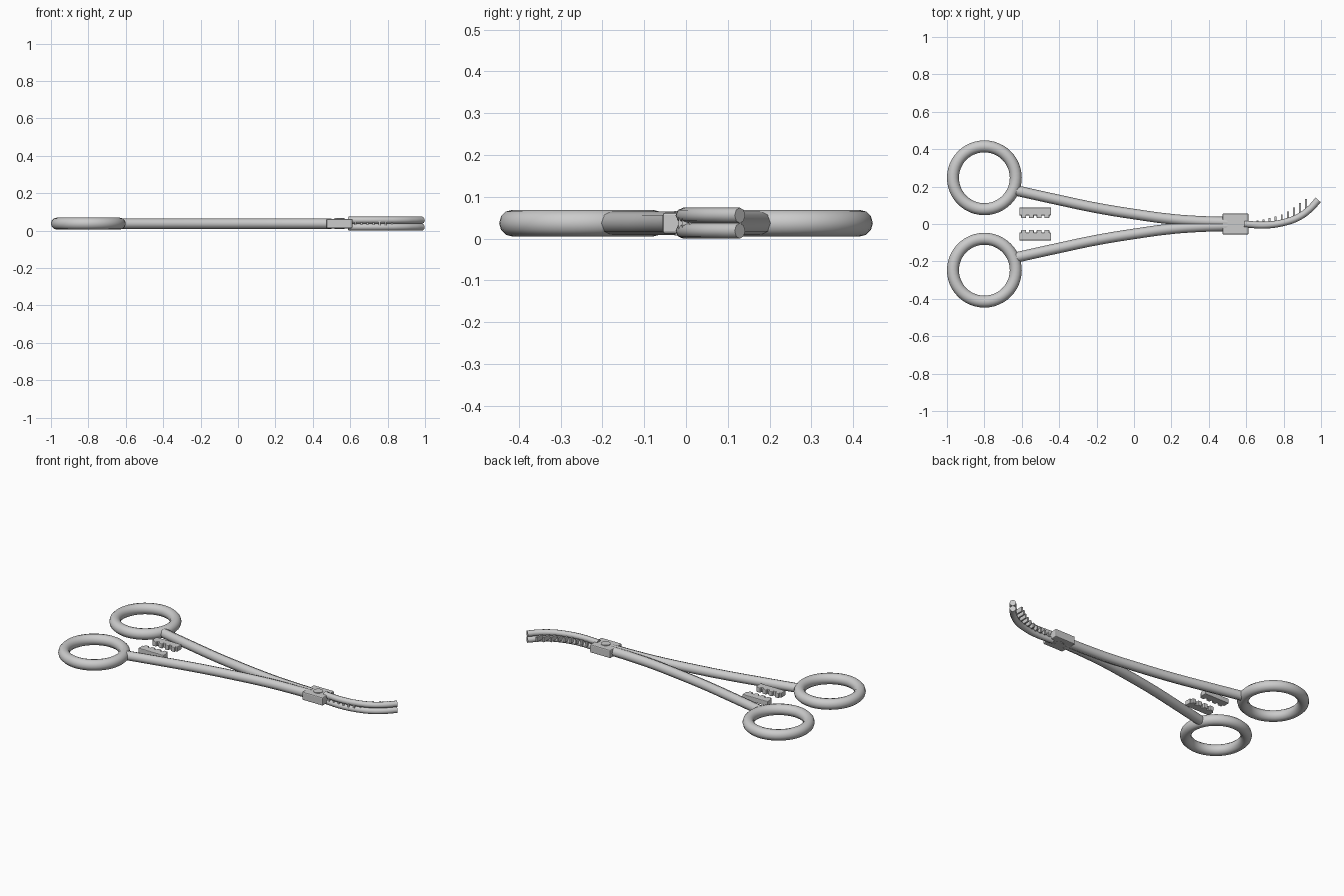
import bpy, math

if "Cube" in bpy.data.objects:
    bpy.data.objects.remove(bpy.data.objects["Cube"])

ZC = 0.037


def smooth(ob, angle=55):
    bpy.ops.object.select_all(action='DESELECT')
    ob.select_set(True)
    bpy.context.view_layer.objects.active = ob
    bpy.ops.object.shade_smooth_by_angle(angle=math.radians(angle))


def box(name, x, y, z, bevel=0.0):
    """Box from (min, max) ranges."""
    lo, hi = zip(x, y, z)
    bpy.ops.mesh.primitive_cube_add(size=1, location=[(a + b) / 2 for a, b in zip(lo, hi)])
    ob = bpy.context.object
    ob.name = name
    ob.scale = [b - a for a, b in zip(lo, hi)]
    bpy.ops.object.transform_apply(location=False, rotation=False, scale=True)
    if bevel:
        m = ob.modifiers.new("bevel", 'BEVEL')
        m.width = bevel
        m.segments = 2
    return ob


def tube(name, pts, radius, z, bevel_res):
    """Capped round rod along a smooth path in plan."""
    cu = bpy.data.curves.new(name, 'CURVE')
    cu.dimensions = '3D'
    cu.twist_mode = 'Z_UP'
    cu.bevel_depth = radius
    cu.bevel_resolution = bevel_res
    cu.use_fill_caps = True
    cu.resolution_u = 8
    sp = cu.splines.new('BEZIER')
    sp.bezier_points.add(len(pts) - 1)
    for bp, (x, y) in zip(sp.bezier_points, pts):
        bp.co = (x, y, z)
        bp.handle_left_type = bp.handle_right_type = 'AUTO'
    ob = bpy.data.objects.new(name, cu)
    bpy.context.collection.objects.link(ob)
    bpy.ops.object.select_all(action='DESELECT')
    ob.select_set(True)
    bpy.context.view_layer.objects.active = ob
    bpy.ops.object.convert(target='MESH')
    ob = bpy.context.object
    ob.name = name
    smooth(ob)
    return ob


shank = [(-0.635, 0.18), (-0.4, 0.128), (-0.2, 0.086), (0.0, 0.053),
         (0.2, 0.026), (0.35, 0.015), (0.5, 0.010)]

for side, s in (("left", 1), ("right", -1)):
    # finger ring
    bpy.ops.mesh.primitive_torus_add(location=(-0.8, s * 0.247, ZC), major_radius=0.168,
                                     minor_radius=0.032, major_segments=48, minor_segments=12)
    ring = bpy.context.object
    ring.name = "finger_ring_" + side
    smooth(ring)
    # shank
    tube("shank_" + side, [(x, s * y) for x, y in shank], 0.028, ZC, 2)
    # ratchet bar with four teeth
    box("ratchet_bar_" + side, (-0.613, -0.443), sorted((s * 0.046, s * 0.088)),
        (ZC - 0.015, ZC + 0.015), 0.004)
    for i in range(4):
        x = -0.590 + i * 0.0415
        box(f"ratchet_tooth_{side}_{i}", (x - 0.013, x + 0.013),
            sorted((s * 0.032, s * 0.055)), (ZC - 0.015, ZC + 0.015), 0.004)

# box joint and pivot screw
box("box_joint", (0.473, 0.612), (-0.056, 0.056), (0.012, 0.062), 0.006)
bpy.ops.mesh.primitive_cylinder_add(vertices=24, radius=0.027, depth=0.058, location=(0.543, 0, ZC))
pivot = bpy.context.object
pivot.name = "pivot_screw"
smooth(pivot, 40)

# curved jaws, stacked one above the other
jaw = [(0.59, 0.0), (0.70, -0.006), (0.80, 0.008), (0.88, 0.037), (0.94, 0.08), (0.985, 0.129)]
tube("jaw_lower", jaw, 0.0185, 0.0185, 2)
tube("jaw_upper", jaw, 0.0185, 0.0555, 2)

# serrations along the inside of the curve
tops = [0.017, 0.02, 0.024, 0.031, 0.039, 0.05, 0.067, 0.088, 0.112, 0.133]
for i, top in enumerate(tops):
    x = 0.627 + i * 0.0326
    box(f"serration_{i}", (x - 0.005, x + 0.005), (top - 0.06, top), (ZC - 0.014, ZC + 0.014)) \
        if i > 4 else box(f"serration_{i}", (x - 0.005, x + 0.005), (-0.018, top),
                          (ZC - 0.014, ZC + 0.014))
